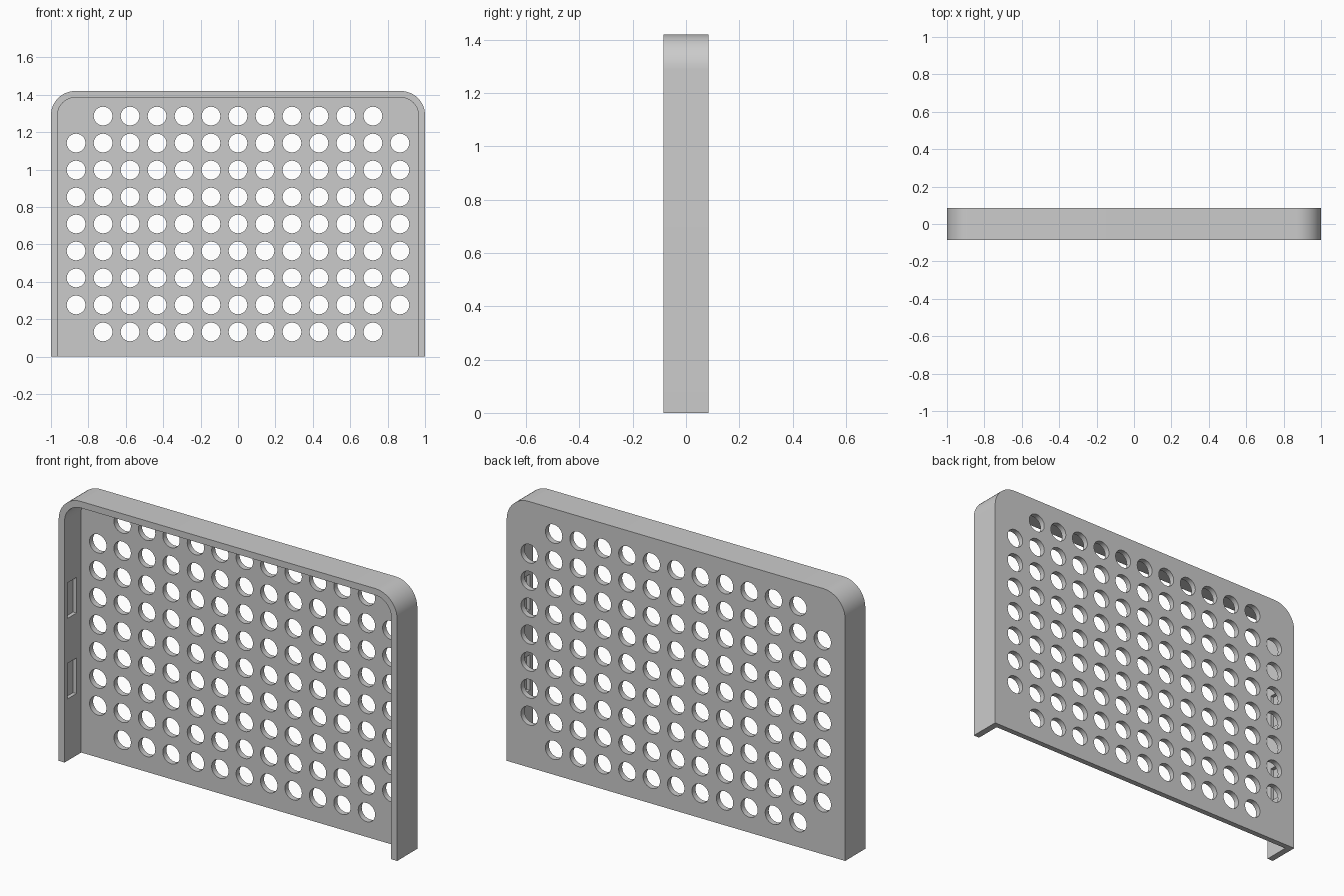
import bpy, bmesh, math

cube = bpy.data.objects.get("Cube")
if cube:
    bpy.data.objects.remove(cube, do_unlink=True)

HALF_W, HEIGHT, HALF_D = 1.0, 1.42, 0.085
WALL, PLATE, RADIUS = 0.035, 0.03, 0.13
PITCH, HOLE_R, MID_Z = 0.1443, 0.05, 0.709

grey = bpy.data.materials.new("light grey")
grey.use_nodes = True
colour = (0.6, 0.6, 0.6, 1)
grey.diffuse_color = colour
grey.node_tree.nodes["Principled BSDF"].inputs["Base Color"].default_value = colour


def prism(bm, outline, y0, y1):
    """Extrude an x-z outline from y0 to y1."""
    face = bm.faces.new([bm.verts.new((x, y0, z)) for x, z in outline])
    ext = bmesh.ops.extrude_face_region(bm, geom=[face])
    verts = [g for g in ext["geom"] if isinstance(g, bmesh.types.BMVert)]
    bmesh.ops.translate(bm, verts=verts, vec=(0, y1 - y0, 0))


def arch(half_w, bottom, top, radius, steps=12):
    """Rectangle with its two upper corners rounded."""
    points = [(-half_w, bottom), (half_w, bottom)]
    for side, start in ((1, 0), (-1, math.pi / 2)):
        for i in range(steps + 1):
            a = start + i * math.pi / 2 / steps
            points.append((side * (half_w - radius) + radius * math.cos(a),
                           top - radius + radius * math.sin(a)))
    return points


def circle(cx, cz, r, n=32):
    return [(cx + r * math.cos(2 * math.pi * i / n),
             cz + r * math.sin(2 * math.pi * i / n)) for i in range(n)]


def box(x0, x1, z0, z1):
    return [(x0, z0), (x1, z0), (x1, z1), (x0, z1)]


def make(name, prisms):
    bm = bmesh.new()
    for outline, y0, y1 in prisms:
        prism(bm, outline, y0, y1)
    bmesh.ops.recalc_face_normals(bm, faces=bm.faces)
    mesh = bpy.data.meshes.new(name)
    bm.to_mesh(mesh)
    bm.free()
    obj = bpy.data.objects.new(name, mesh)
    bpy.context.collection.objects.link(obj)
    mesh.materials.append(grey)
    return obj


# Solid panel with rounded upper corners
panel = make("perforated_panel", [(arch(HALF_W, 0, HEIGHT, RADIUS), -HALF_D, HALF_D)])

# Tray cavity, open at the front and bottom
cavity = make("cavity_cutter", [
    (arch(HALF_W - WALL, -0.1, HEIGHT - WALL, RADIUS - WALL), -0.2, HALF_D - PLATE)])

# Hole grid without its four corners
holes = make("hole_cutter", [
    (circle(i * PITCH, MID_Z + j * PITCH, HOLE_R), 0, 0.2)
    for i in range(-6, 7) for j in range(-4, 5)
    if not (abs(i) == 6 and abs(j) == 4)])

# Two shallow pockets inside each side wall
inner = HALF_W - WALL
pockets = make("pocket_cutter", [
    (box(*sorted((side * (inner - 0.02), side * (inner + 0.02))), z - 0.095, z + 0.095),
     -0.06, 0.015)
    for side in (-1, 1) for z in (0.425, 0.855)])

bpy.context.view_layer.objects.active = panel
for cutter in (cavity, holes, pockets):
    cutter.hide_render = True
    mod = panel.modifiers.new("cut", 'BOOLEAN')
    mod.operation = 'DIFFERENCE'
    mod.solver = 'EXACT'
    mod.object = cutter
    bpy.ops.object.modifier_apply(modifier=mod.name)
    bpy.data.objects.remove(cutter, do_unlink=True)

bpy.ops.object.select_all(action='DESELECT')
panel.select_set(True)
bpy.ops.object.shade_smooth_by_angle(angle=math.radians(30))
